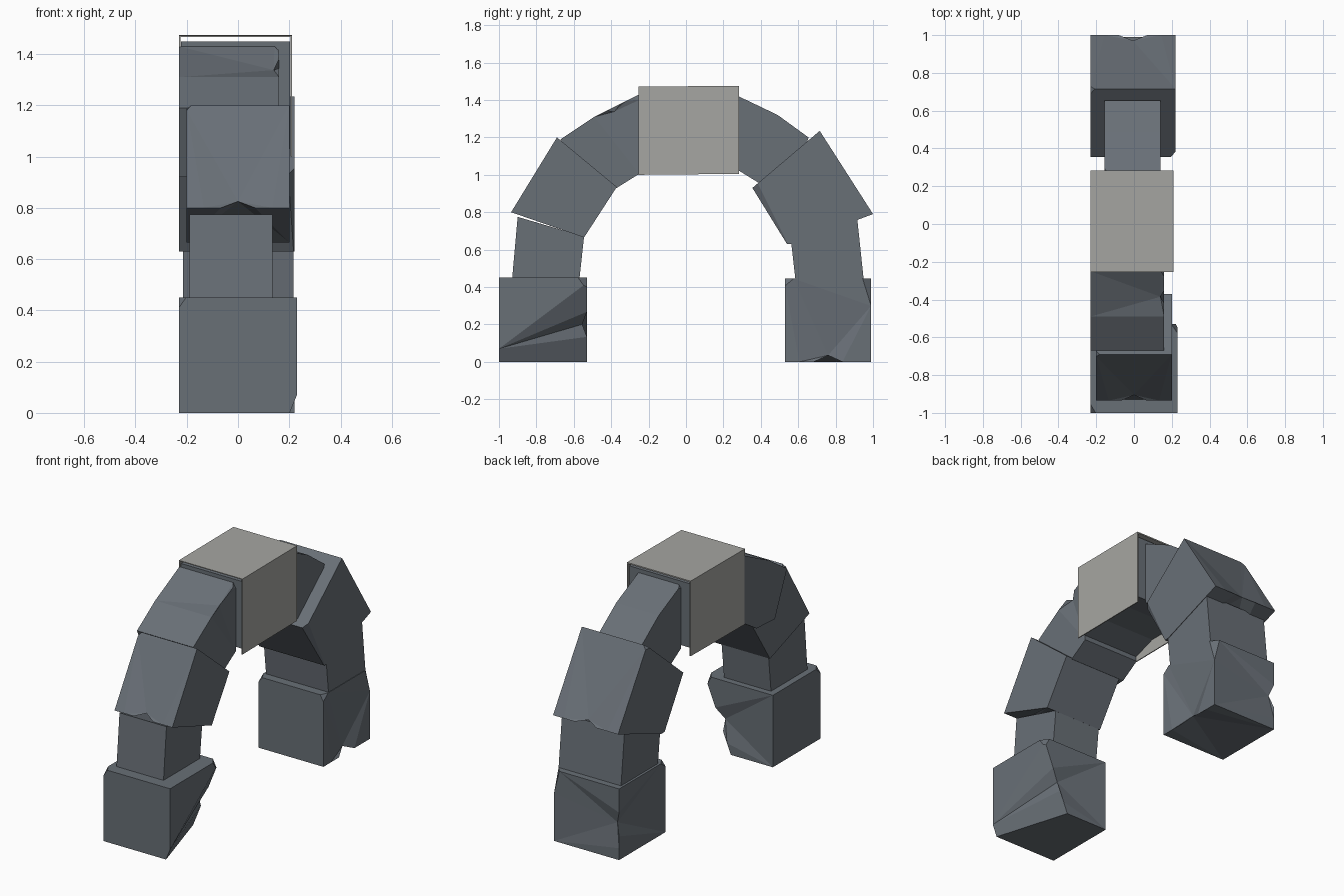
import bpy, bmesh
from mathutils import Vector

if "Cube" in bpy.data.objects:
    bpy.data.objects.remove(bpy.data.objects["Cube"])


def material(name, rgb):
    m = bpy.data.materials.new(name)
    m.diffuse_color = (*rgb, 1)
    m.use_nodes = True
    m.node_tree.nodes["Principled BSDF"].inputs["Base Color"].default_value = m.diffuse_color
    return m


STONE = material("dark slate stone", (0.14, 0.16, 0.183))
CAP = material("pale grey stone", (0.38, 0.38, 0.36))


def nearest(bm, p):
    return min(bm.verts, key=lambda v: (v.co - Vector(p)).length)


def block(name, profile, x0, x1, chips=(), notches=(), mat=STONE):
    """Extrude a (y, z) profile along x, then break corners and edges."""
    bm = bmesh.new()
    face = bm.faces.new([bm.verts.new((x0, y, z)) for y, z in profile])
    ext = bmesh.ops.extrude_face_region(bm, geom=[face])
    for v in ext["geom"]:
        if isinstance(v, bmesh.types.BMVert):
            v.co.x = x1
    bmesh.ops.recalc_face_normals(bm, faces=bm.faces)
    # chips: slice off a corner (corner position, plane normal, depth)
    for corner, normal, depth in chips:
        n = Vector(normal).normalized()
        co = nearest(bm, corner).co - n * depth
        cut = bmesh.ops.bisect_plane(bm, geom=bm.verts[:] + bm.edges[:] + bm.faces[:],
                                     plane_co=co, plane_no=n, clear_outer=True)
        edges = [g for g in cut["geom_cut"] if isinstance(g, bmesh.types.BMEdge)]
        bmesh.ops.contextual_create(bm, geom=edges)
    # notches: dent the middle of an edge (edge midpoint, inward offset)
    for mid, offset in notches:
        edge = min(bm.edges, key=lambda e: ((e.verts[0].co + e.verts[1].co) / 2 - Vector(mid)).length)
        c = (edge.verts[0].co + edge.verts[1].co) / 2
        bmesh.ops.subdivide_edges(bm, edges=[edge], cuts=5)
        v = nearest(bm, c)
        v.co += Vector(offset)
        bmesh.ops.triangulate(bm, faces=list(v.link_faces))
    bmesh.ops.recalc_face_normals(bm, faces=bm.faces)
    me = bpy.data.meshes.new(name)
    bm.to_mesh(me)
    bm.free()
    me.materials.append(mat)
    ob = bpy.data.objects.new(name, me)
    bpy.context.collection.objects.link(ob)
    return ob


# front leg, from the ground up
block("front_base", [(-1, 0), (-.53, 0), (-.53, .45), (-1, .45)], -.23, .23,
      chips=[((.23, -1, 0), (1, .3, -.4), .025), ((-.23, -1, .45), (-1, -.6, .7), .02),
             ((.23, -.53, .45), (1, .7, .5), .025)],
      notches=[((.23, -.53, .23), (-.025, -.025, 0))])
block("front_pillar", [(-.93, .44), (-.57, .44), (-.545, .67), (-.90, .775)], -.19, .135)
block("front_shoulder", [(-.935, .80), (-.545, .665), (-.37, .935), (-.69, 1.20)], -.2, .2,
      chips=[((-.2, -.69, 1.2), (-1, -.2, 1), .012)],
      notches=[((0, -.935, .80), (0, .03, .025))])
block("front_haunch", [(-.67, 1.19), (-.55, .92), (-.37, .93), (-.25, 1.005), (-.25, 1.43), (-.49, 1.31)],
      -.23, .16,
      chips=[((.16, -.25, 1.43), (1, .3, .6), .015)],
      notches=[((.16, -.37, 1.37), (-.02, 0, -.025))])

# keystone core under a thin pale cover
block("keystone_core", [(-.245, 1.03), (-.1, 1.08), (.1, 1.08), (.27, 1.05), (.27, 1.45), (-.245, 1.45)],
      -.222, .203)
block("keystone_top", [(-.255, 1.467), (.283, 1.467), (.283, 1.475), (-.255, 1.472)], -.23, .21, mat=CAP)
for side, x in (("left", -.23), ("right", .204)):
    block("keystone_side_" + side, [(-.255, 1.0), (.283, 1.005), (.283, 1.47), (-.255, 1.467)],
          x, x + .006, mat=CAP)

# back leg, from the crown down
block("back_haunch", [(.27, 1.03), (.40, .95), (.60, 1.0), (.655, 1.20), (.49, 1.32), (.27, 1.425)],
      -.155, .14, chips=[((-.155, .27, 1.425), (-1, -.3, .8), .012)])
block("back_shoulder", [(.355, .93), (.54, .63), (.57, .63), (1, .79), (.715, 1.235)], -.23, .22,
      chips=[((-.23, .715, 1.235), (-1, 0, 1), .015), ((.22, .355, .93), (1, -.6, -.3), .02)],
      notches=[((0, 1, .79), (0, -.03, .02))])
block("back_pillar", [(.585, .44), (.95, .44), (.915, .77), (.56, .66)], -.215, .217)
block("back_base", [(.53, .0), (.99, .0), (.99, .445), (.53, .445)], -.23, .22,
      chips=[((.22, .99, .445), (1, .8, .25), .028), ((-.23, .53, .445), (-1, -.6, .8), .02),
             ((.22, .53, .445), (1, -.5, .6), .018)],
      notches=[((.22, .76, 0), (-.03, 0, .035)), ((-.23, .99, .22), (.025, -.02, 0))])
